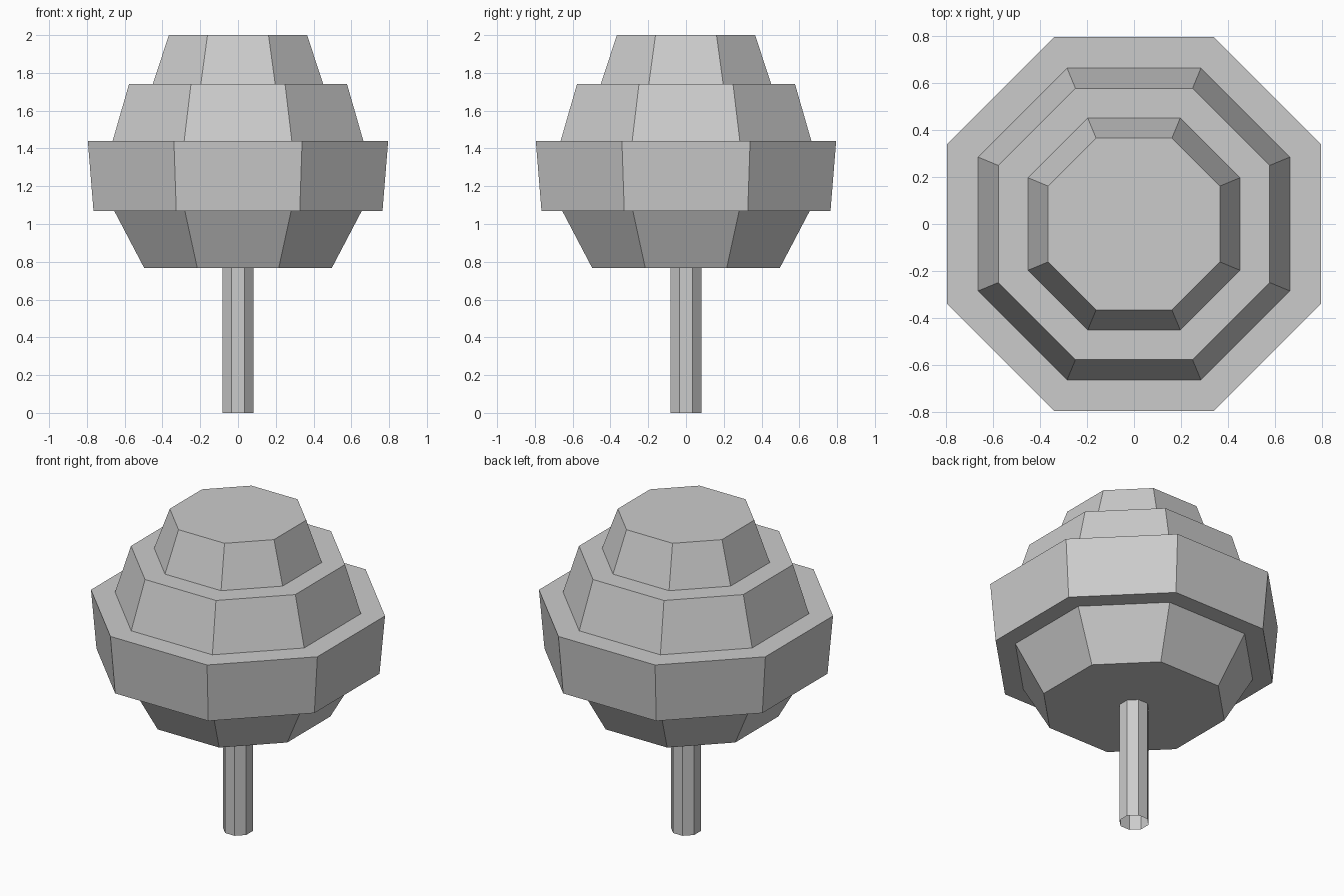
import bpy, bmesh, math

if "Cube" in bpy.data.objects:
    bpy.data.objects.remove(bpy.data.objects["Cube"])

T = math.tan(math.pi / 8)


def octagon(a, z, extra):
    """Eight corners with flat sides facing the axes; a = distance to a side."""
    b = a * T + extra
    return [(b, -a, z), (a, -b, z), (a, b, z), (b, a, z),
            (-b, a, z), (-a, b, z), (-a, -b, z), (-b, -a, z)]


def loft(name, profile, extra=0.0, capped=True):
    """Skin octagonal rings given as (side distance, height), bottom to top."""
    bm = bmesh.new()
    rings = [[bm.verts.new(p) for p in octagon(a, z, extra)] for a, z in profile]
    for low, high in zip(rings, rings[1:]):
        for i in range(8):
            j = (i + 1) % 8
            bm.faces.new((low[i], low[j], high[j], high[i]))
    if capped:
        bm.faces.new(rings[0][::-1])
        bm.faces.new(rings[-1])
    mesh = bpy.data.meshes.new(name)
    bm.to_mesh(mesh)
    bm.free()
    obj = bpy.data.objects.new(name, mesh)
    bpy.context.collection.objects.link(obj)
    return obj


# Trunk: thin open-ended octagonal tube
loft("trunk", [(0.081, 0.0), (0.081, 0.768)], capped=False)

# Foliage: four stepped tiers in one closed skin
loft("foliage", [
    (0.497, 0.768), (0.655, 1.069),   # lower tier, flaring out
    (0.765, 1.069), (0.795, 1.439),   # widest tier
    (0.664, 1.439), (0.577, 1.741),   # upper tier
    (0.451, 1.741), (0.366, 2.0),     # crown
], extra=0.01)
